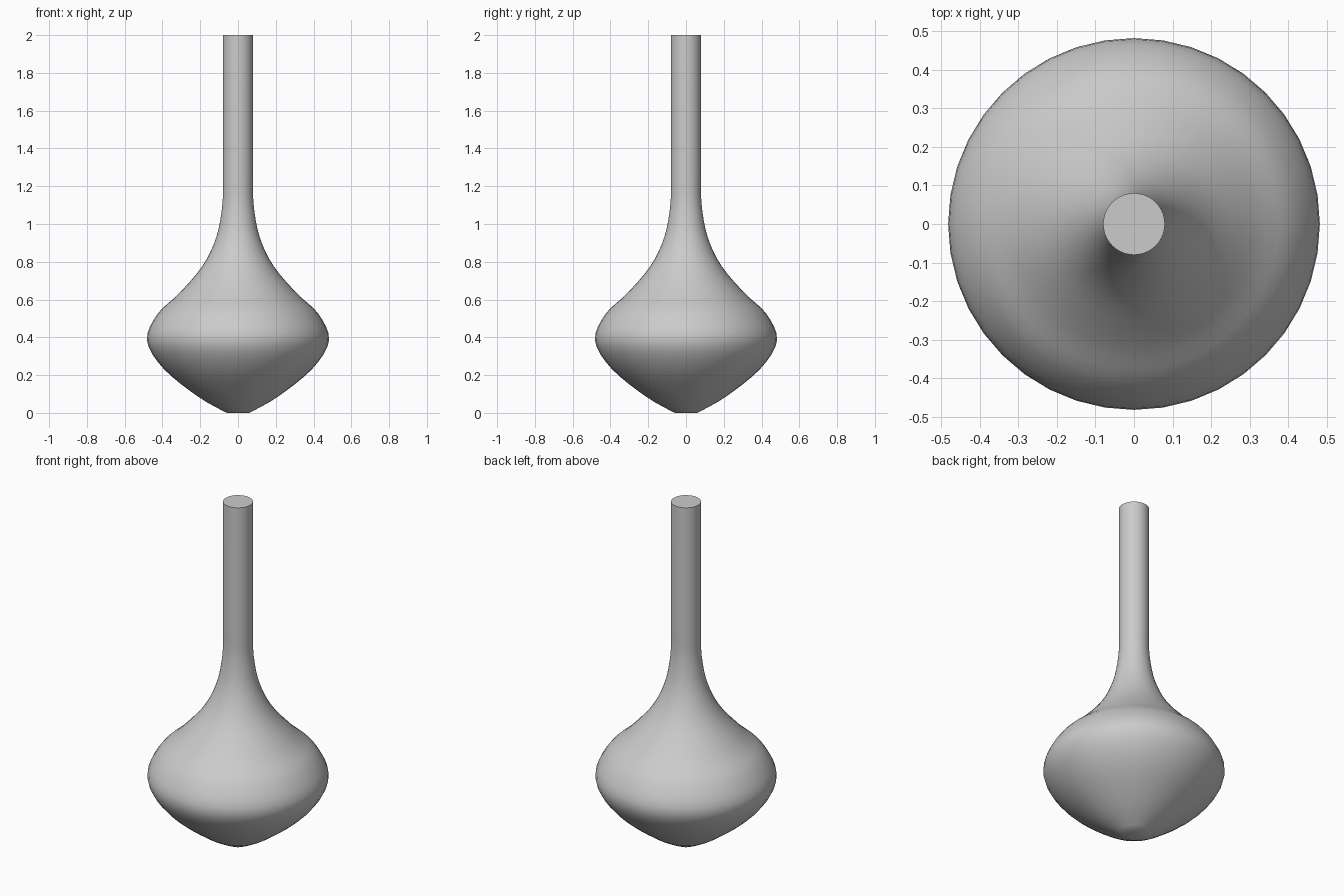
import bpy
import math
from mathutils import Vector
from mathutils.geometry import interpolate_bezier

cube = bpy.data.objects.get("Cube")
if cube:
    bpy.data.objects.remove(cube, do_unlink=True)

SEGMENTS = 40

grey = bpy.data.materials.new("plain grey")
grey.use_nodes = True
colour = (0.6, 0.6, 0.6, 1)
grey.diffuse_color = colour
grey.node_tree.nodes["Principled BSDF"].inputs["Base Color"].default_value = colour

# Outline of the body as (radius, height), from the flat foot to the neck
outline = [(0.06, 0), (0.21, 0.085), (0.395, 0.235), (0.482, 0.385), (0.425, 0.525),
           (0.315, 0.63), (0.19, 0.775), (0.115, 0.93), (0.083, 1.1), (0.08, 1.25)]
points = [Vector((r, 0, z)) for r, z in outline]

# Smooth curve through the outline, then the straight neck
profile = [points[0]]
for i in range(len(points) - 1):
    a, b = points[i], points[i + 1]
    before, after = points[max(i - 1, 0)], points[min(i + 2, len(points) - 1)]
    profile += interpolate_bezier(a, a + (b - before) / 6, b - (after - a) / 6, b, 5)[1:]
profile.append(Vector((0.08, 0, 2)))

# Spin the profile into rings and close both ends with flat caps
verts = []
for p in profile:
    for s in range(SEGMENTS):
        t = math.tau * s / SEGMENTS
        verts.append((p.x * math.cos(t), p.x * math.sin(t), p.z))
faces = [tuple(reversed(range(SEGMENTS)))]
for ring in range(len(profile) - 1):
    low, high = ring * SEGMENTS, (ring + 1) * SEGMENTS
    for s in range(SEGMENTS):
        n = (s + 1) % SEGMENTS
        faces.append((low + s, low + n, high + n, high + s))
faces.append(tuple(range(len(verts) - SEGMENTS, len(verts))))

mesh = bpy.data.meshes.new("vase_body")
mesh.from_pydata(verts, [], faces)
mesh.materials.append(grey)
vase = bpy.data.objects.new("vase_body", mesh)
bpy.context.collection.objects.link(vase)

bpy.ops.object.select_all(action="DESELECT")
vase.select_set(True)
bpy.context.view_layer.objects.active = vase
bpy.ops.object.shade_smooth_by_angle(angle=math.radians(40))
